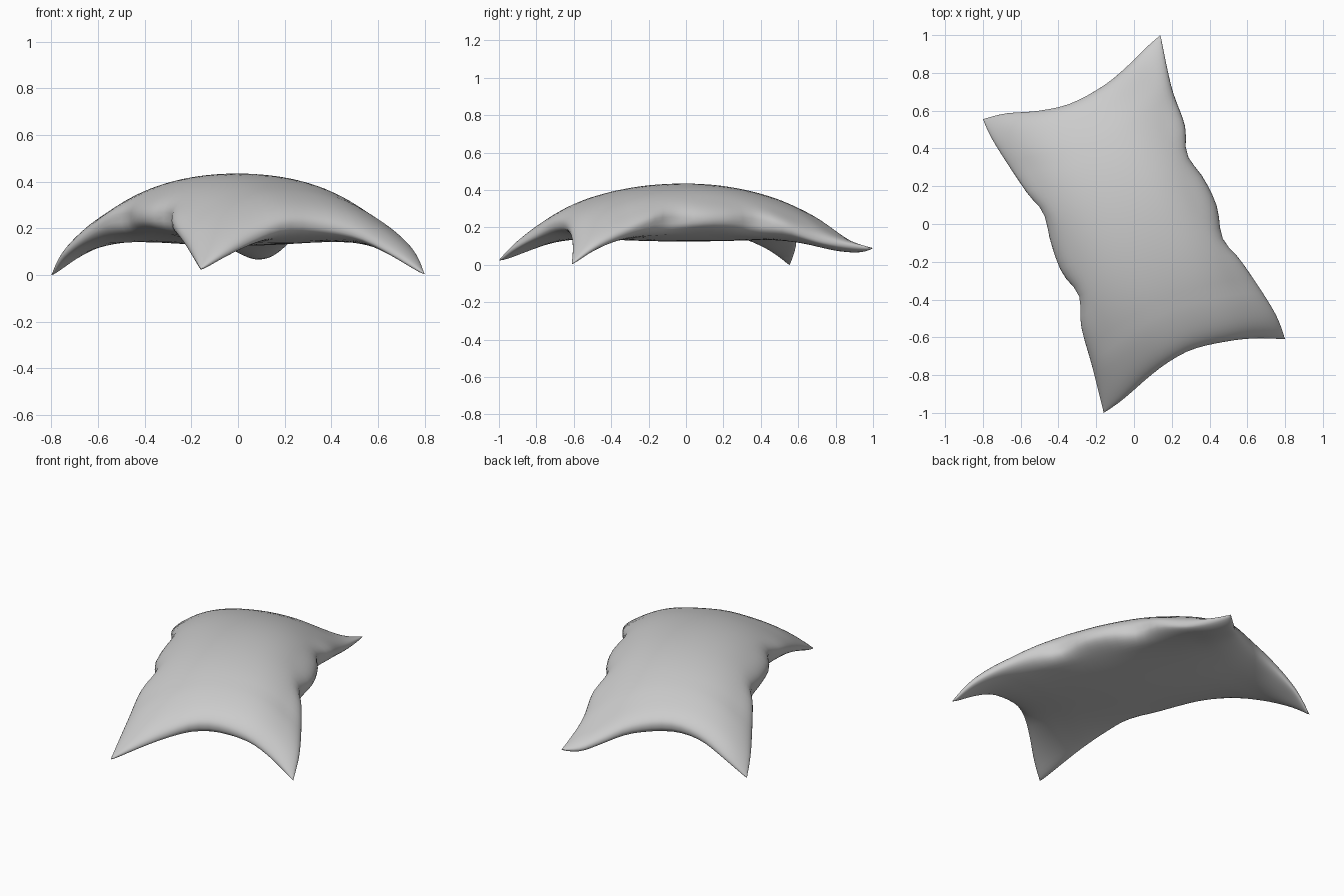
import bpy, bmesh, math
from mathutils import Vector

if "Cube" in bpy.data.objects:
    bpy.data.objects.remove(bpy.data.objects["Cube"])

# Seam curves of the draped cushion
FRONT = [(-.16, -1, .025), (-.06, -.93, .085), (.09, -.8, .165), (.2, -.72, .215),
         (.32, -.66, .22), (.5, -.62, .18), (.65, -.605, .1), (.8, -.61, .005)]
BACK = [(-.8, .555, 0), (-.68, .585, .09), (-.5, .6, .19), (-.33, .64, .225),
        (-.15, .74, .19), (-.02, .85, .12), (.06, .93, .085), (.14, 1, .09)]
LEFT = [(-.16, -1, .025), (-.22, -.76, .13), (-.28, -.54, .22), (-.29, -.38, .25),
        (-.38, -.26, .25), (-.44, -.1, .25), (-.48, .06, .25), (-.57, .17, .23),
        (-.74, .43, .1), (-.8, .555, 0)]
RIGHT = [(.8, -.61, .005), (.74, -.46, .11), (.57, -.2, .225), (.47, -.08, .24),
         (.44, .09, .24), (.37, .24, .24), (.28, .37, .23), (.27, .52, .2),
         (.2, .72, .13), (.14, 1, .09)]


def curve(points):
    """Arc-length Catmull-Rom curve through the points."""
    p = [Vector(q) for q in points]
    dense = []
    for i in range(len(p) - 1):
        a, b = p[i], p[i + 1]
        prev = p[i - 1] if i else a
        nxt = p[i + 2] if i + 2 < len(p) else b
        for k in range(8):
            t = k / 8
            dense.append(.5 * (2 * a + (b - prev) * t + (2 * prev - 5 * a + 4 * b - nxt) * t * t
                               + (3 * a - prev - 3 * b + nxt) * t ** 3))
    dense.append(p[-1])
    dist = [0]
    for a, b in zip(dense, dense[1:]):
        dist.append(dist[-1] + (b - a).length)

    def at(t):
        d = t * dist[-1]
        for i in range(len(dense) - 1):
            if d <= dist[i + 1] + 1e-9:
                return dense[i].lerp(dense[i + 1], (d - dist[i]) / (dist[i + 1] - dist[i]))
        return dense[-1]
    return at


def relaxed(c):
    """The same curve with its wrinkles averaged away."""
    def at(t):
        h = min(.2, t, 1 - t)
        return sum((c(t + h * k / 4) for k in range(-4, 5)), Vector()) / 9
    return at


front, back, left, right = map(curve, (FRONT, BACK, LEFT, RIGHT))
soft_left, soft_right = relaxed(left), relaxed(right)


def seam_surface(u, v, lf, rt):
    """Surface spanning the four seams; short ends fade quickly in height."""
    p = lf(v).lerp(rt(v), u)
    for edge, end, w in ((front, 0, 1 - v), (back, 1, v)):
        d = edge(u) - left(end).lerp(right(end), u)
        p += Vector((d.x * w, d.y * w, d.z * w ** 3))
    return p


def puffed(u, v, upper):
    """Blend from the seams into a smooth arched upper or lower panel."""
    r2, s2 = (2 * u - 1) ** 2, (2 * v - 1) ** 2
    puff = math.sin(math.pi * u) * math.sin(math.pi * v)
    fade = min(1, 2.2 * math.sin(math.pi * u) ** .7)
    p = seam_surface(u, v, left, right).lerp(
        seam_surface(u, v, soft_left, soft_right), fade)
    if upper:
        target = .435 - .03 * r2 - .07 * s2 - .15 * r2 * s2
        w = puff ** .44
    else:
        target = .125 - .045 * s2
        target += (p.z - .17 - target) * r2 * s2
        w = puff ** .38
    p.z = max(p.z + (target - p.z) * w, 0)
    return p


NU, NV = 32, 48
bm = bmesh.new()
seam = {}
# Upper and lower panels, joined along the seam
for upper in (True, False):
    grid = []
    for j in range(NV + 1):
        row = []
        for i in range(NU + 1):
            u = .5 - .5 * math.cos(math.pi * i / NU)
            v = .5 - .5 * math.cos(math.pi * j / NV)
            if i in (0, NU) or j in (0, NV):
                if (i, j) not in seam:
                    seam[i, j] = bm.verts.new(seam_surface(u, v, left, right))
                row.append(seam[i, j])
            else:
                row.append(bm.verts.new(puffed(u, v, upper)))
        grid.append(row)
    for j in range(NV):
        for i in range(NU):
            bm.faces.new((grid[j][i], grid[j][i + 1], grid[j + 1][i + 1], grid[j + 1][i]))
bmesh.ops.recalc_face_normals(bm, faces=bm.faces)

mesh = bpy.data.meshes.new("cushion")
bm.to_mesh(mesh)
bm.free()
# Rest the lowest point on the ground
low = min(v.co.z for v in mesh.vertices)
for v in mesh.vertices:
    v.co.z -= low
cushion = bpy.data.objects.new("cushion", mesh)
bpy.context.collection.objects.link(cushion)
bpy.context.view_layer.objects.active = cushion
cushion.select_set(True)
bpy.ops.object.shade_smooth_by_angle(angle=math.radians(60))
